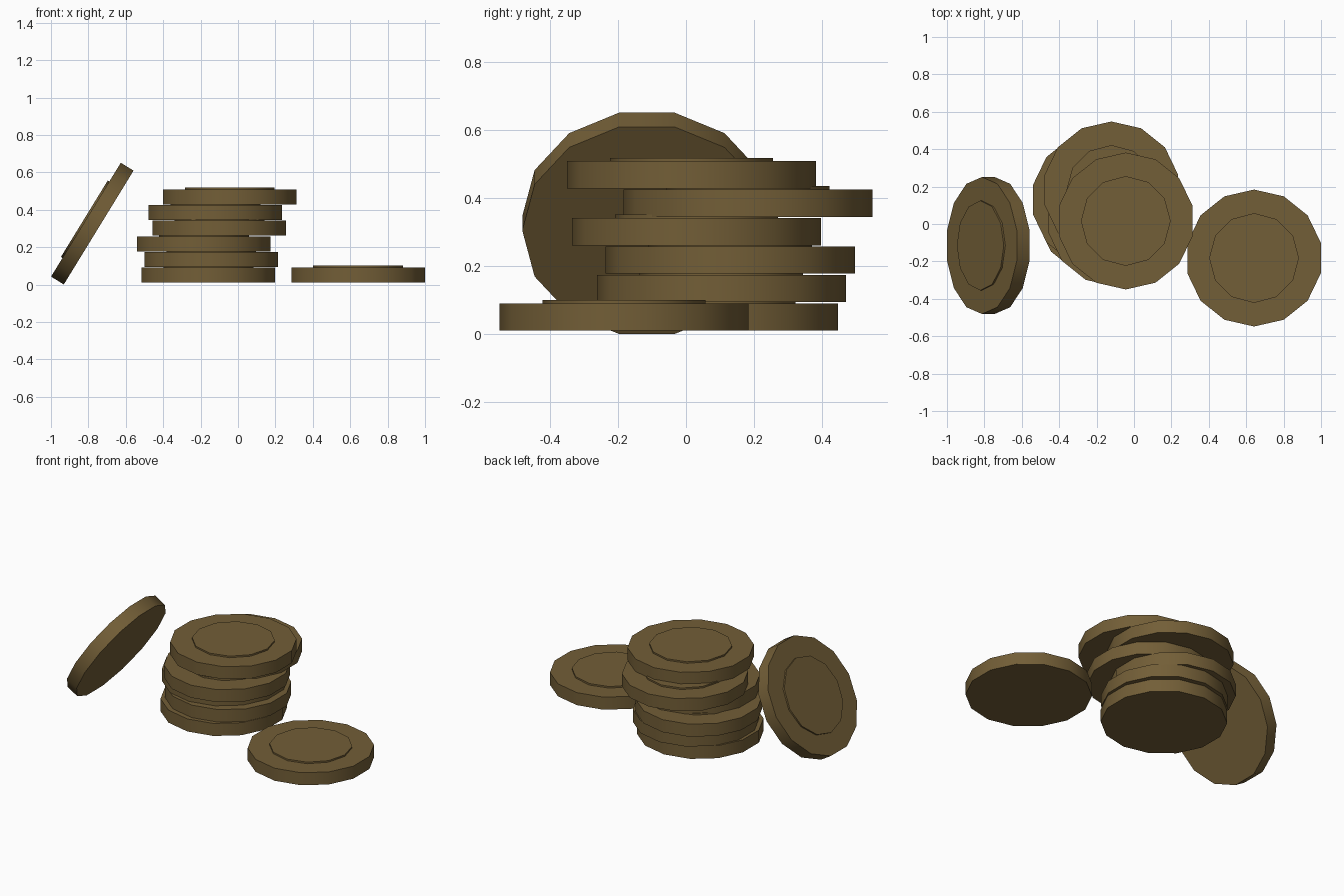
import bpy
import math

cube = bpy.data.objects.get("Cube")
if cube:
    bpy.data.objects.remove(cube, do_unlink=True)

# Single dull bronze colour
bronze = bpy.data.materials.new("dull_bronze")
bronze.use_nodes = True
COLOUR = (0.17, 0.112, 0.038, 1)
bronze.diffuse_color = COLOUR
bronze.node_tree.nodes["Principled BSDF"].inputs["Base Color"].default_value = COLOUR

RADIUS, THICK = 0.366, 0.08
RAISED_RADIUS, RAISED = 0.24, 0.01


def disc(name, sides, radius, bottom, top):
    """Upright prism with a corner pointing along +y."""
    bpy.ops.mesh.primitive_cylinder_add(vertices=sides, radius=radius, depth=top - bottom)
    obj = bpy.context.object
    obj.name = obj.data.name = name
    for v in obj.data.vertices:
        v.co.z += (top + bottom) / 2
    obj.data.materials.append(bronze)
    bpy.ops.object.shade_smooth_by_angle(angle=math.radians(35))
    return obj


def coin(name, location, tilt=0):
    """Coin body with a raised centre on its upper face."""
    body = disc(name, 14, RADIUS, -THICK / 2, THICK / 2)
    centre = disc(name + "_raised_centre", 12, RAISED_RADIUS, 0, THICK / 2 + RAISED)
    centre.parent = body
    body.location = location
    body.rotation_euler.y = math.radians(tilt)


# Untidy stack, bottom to top
stack = [(-0.158, 0.081), (-0.143, 0.104), (-0.182, 0.13),
         (-0.099, 0.031), (-0.121, 0.182), (-0.044, 0.016)]
for i, (x, y) in enumerate(stack):
    coin(f"stacked_coin_{i + 1}", (x, y, 0.051 + i * 0.0835))

# Loose coin lying flat, and one leaning
coin("loose_coin", (0.642, -0.182, 0.051))
coin("leaning_coin", (-0.779, -0.115, 0.326), -58.5)
